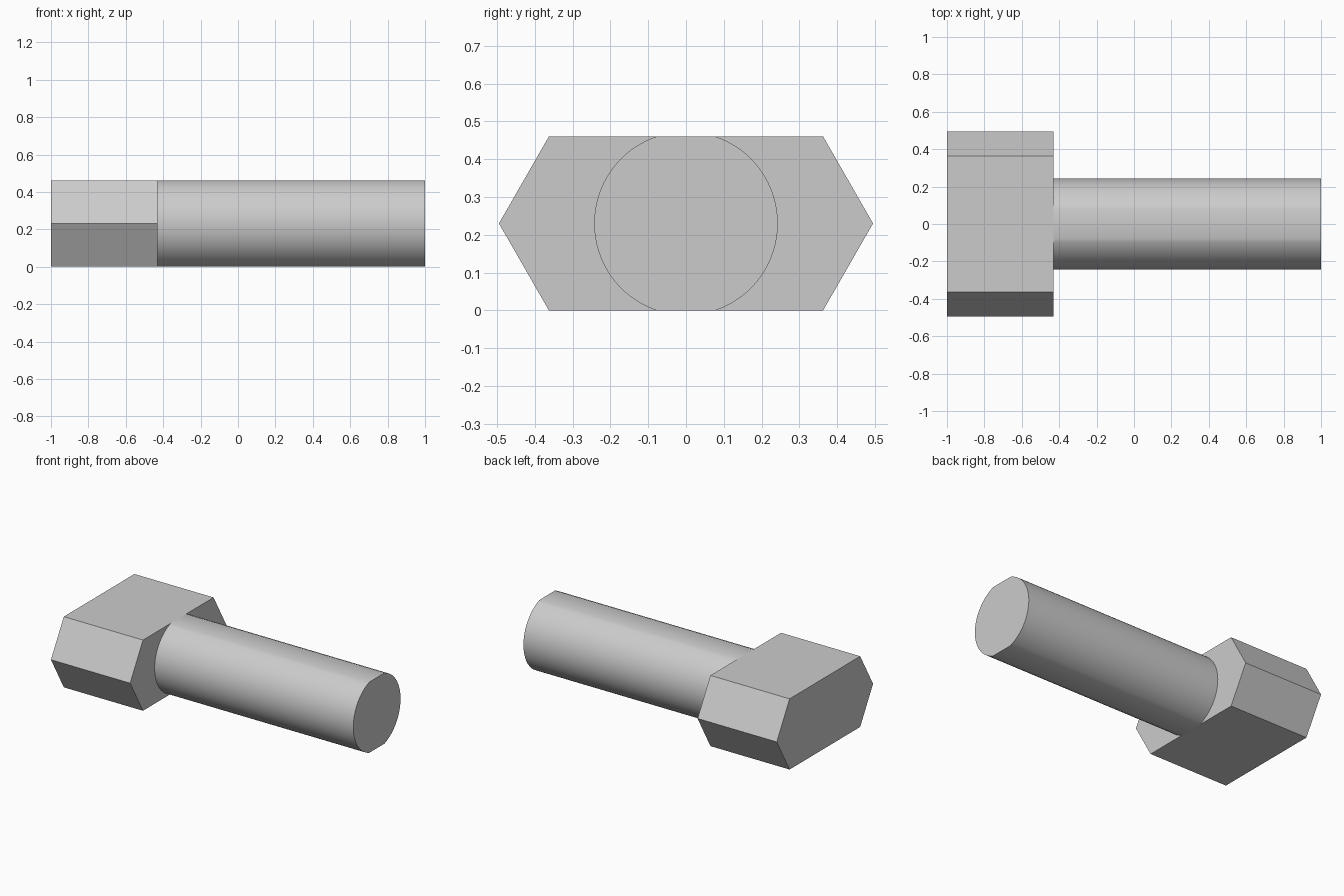
import bpy, bmesh, math

cube = bpy.data.objects.get("Cube")
if cube:
    bpy.data.objects.remove(cube, do_unlink=True)

HALF = 0.23          # half thickness of the whole bolt
JOINT = -0.43        # where the shank meets the head

steel = bpy.data.materials.new("grey steel")
steel.use_nodes = True
colour = (0.6, 0.6, 0.6, 1)
steel.diffuse_color = colour
steel.node_tree.nodes["Principled BSDF"].inputs["Base Color"].default_value = colour


def extrude_along_x(name, profile, x0, x1, start_cap=True):
    """Sweep a closed (y, z) profile from x0 to x1."""
    bm = bmesh.new()
    a, b = [[bm.verts.new((x, y, z)) for y, z in profile] for x in (x0, x1)]
    n = len(profile)
    for i in range(n):
        j = (i + 1) % n
        bm.faces.new((a[i], a[j], b[j], b[i]))
    bm.faces.new(b)
    if start_cap:
        bm.faces.new(a[::-1])
        bmesh.ops.recalc_face_normals(bm, faces=bm.faces)
    mesh = bpy.data.meshes.new(name)
    bm.to_mesh(mesh)
    bm.free()
    mesh.materials.append(steel)
    obj = bpy.data.objects.new(name, mesh)
    bpy.context.collection.objects.link(obj)
    return obj


# Head: stretched hexagonal prism
TIP, CORNER = 0.495, 0.363
hexagon = [(TIP, HALF), (CORNER, 2 * HALF), (-CORNER, 2 * HALF),
           (-TIP, HALF), (-CORNER, 0), (CORNER, 0)]
extrude_along_x("bolt_head", hexagon, -1, JOINT)

# Shank: round bar with flats along its top and bottom
RADIUS, STEPS = 0.243, 32
limit = math.asin(HALF / RADIUS)
right_arc = [-limit + 2 * limit * i / STEPS for i in range(STEPS + 1)]
angles = right_arc + [t + math.pi for t in right_arc]
section = [(RADIUS * math.cos(t), HALF + RADIUS * math.sin(t)) for t in angles]
shank = extrude_along_x("bolt_shank", section, JOINT, 1, start_cap=False)

# Smooth the round sides, keep the end edge crisp
bpy.ops.object.select_all(action="DESELECT")
shank.select_set(True)
bpy.context.view_layer.objects.active = shank
bpy.ops.object.shade_smooth_by_angle(angle=math.radians(30))
